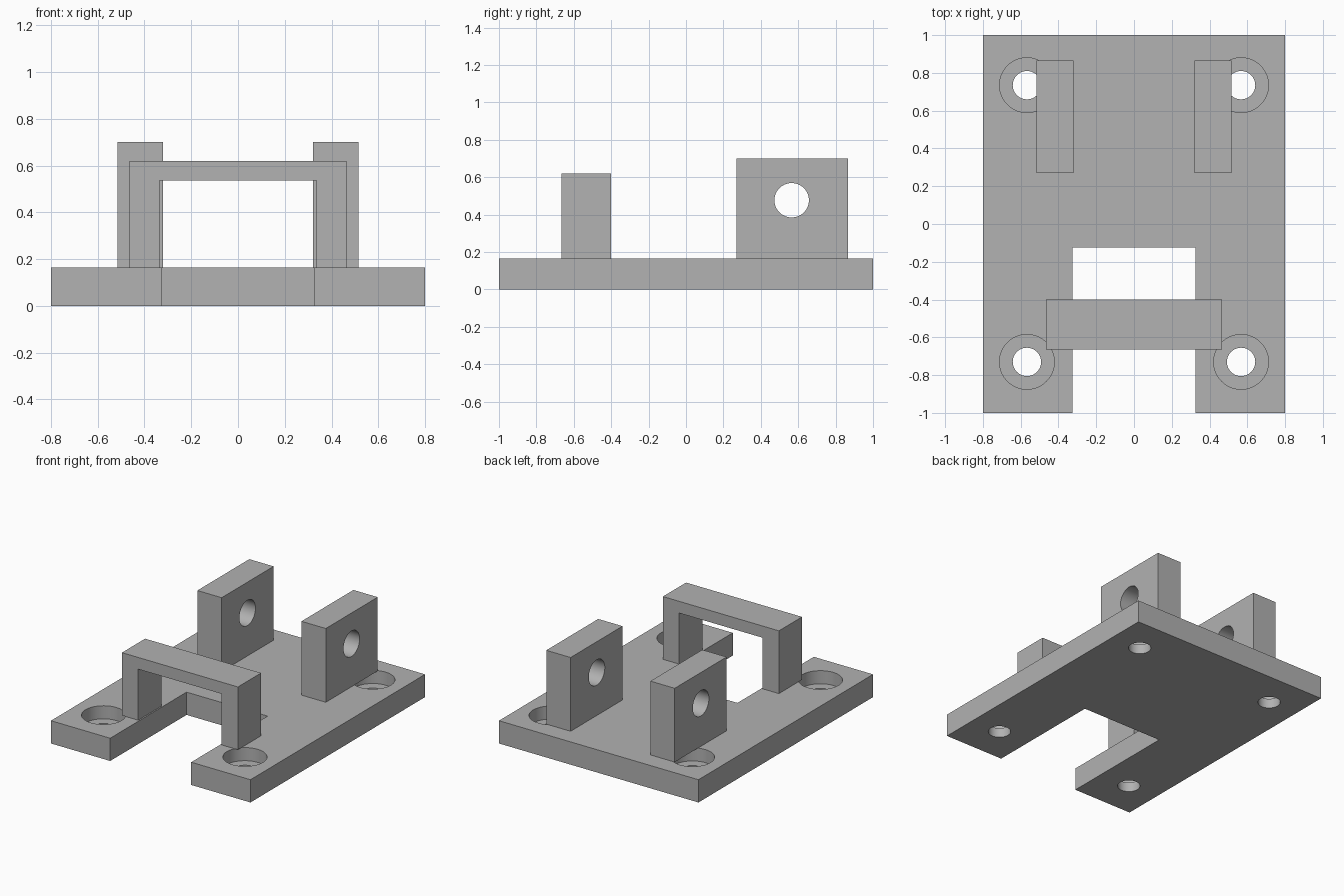
import bpy
import bmesh
from math import pi, radians
from mathutils import Matrix, Vector

cube = bpy.data.objects.get("Cube")
if cube:
    bpy.data.objects.remove(cube, do_unlink=True)

grey = bpy.data.materials.new("plain grey")
grey.use_nodes = True
colour = (0.445, 0.445, 0.445, 1)
grey.diffuse_color = colour
grey.node_tree.nodes["Principled BSDF"].inputs["Base Color"].default_value = colour

PLATE_TOP = 0.165


def finish(name, bm):
    """Turn a bmesh into a named grey object."""
    bmesh.ops.recalc_face_normals(bm, faces=bm.faces)
    mesh = bpy.data.meshes.new(name)
    bm.to_mesh(mesh)
    bm.free()
    mesh.materials.append(grey)
    obj = bpy.data.objects.new(name, mesh)
    bpy.context.collection.objects.link(obj)
    return obj


def extrude_profile(name, points, direction):
    """Extrude a closed outline of 3D points along a direction."""
    bm = bmesh.new()
    face = bm.faces.new([bm.verts.new(p) for p in points])
    result = bmesh.ops.extrude_face_region(bm, geom=[face])
    verts = [g for g in result["geom"] if isinstance(g, bmesh.types.BMVert)]
    bmesh.ops.translate(bm, verts=verts, vec=Vector(direction))
    return finish(name, bm)


def drill(obj, centre, radius, depth, axis="Z"):
    """Cut a round hole, centred on a point, out of an object."""
    bm = bmesh.new()
    turn = Matrix.Rotation(pi / 2, 4, "Y") if axis == "X" else Matrix()
    bmesh.ops.create_cone(bm, cap_ends=True, segments=64, radius1=radius,
                          radius2=radius, depth=depth,
                          matrix=Matrix.Translation(centre) @ turn)
    cutter = finish("hole_cutter", bm)
    cutter.hide_render = True
    mod = obj.modifiers.new("hole", "BOOLEAN")
    mod.operation = "DIFFERENCE"
    mod.solver = "EXACT"
    mod.object = cutter
    bpy.context.view_layer.objects.active = obj
    bpy.ops.object.modifier_apply(modifier=mod.name)
    bpy.data.objects.remove(cutter, do_unlink=True)


def smooth(obj):
    bpy.ops.object.select_all(action="DESELECT")
    obj.select_set(True)
    bpy.context.view_layer.objects.active = obj
    bpy.ops.object.shade_smooth_by_angle(angle=radians(30))


# Base plate with an open slot at the front
W, SLOT = 0.8, 0.325
outline = [(-W, -1), (-SLOT, -1), (-SLOT, -0.125), (SLOT, -0.125),
           (SLOT, -1), (W, -1), (W, 1), (-W, 1)]
plate = extrude_profile("base_plate", [(x, y, 0) for x, y in outline],
                        (0, 0, PLATE_TOP))

# Counterbored screw holes in the four corners
FLOOR = 0.07
for x in (-0.567, 0.567):
    for y in (-0.73, 0.735):
        drill(plate, (x, y, FLOOR + 0.1), 0.145, 0.2)
        drill(plate, (x, y, 0.1), 0.075, 0.4)
smooth(plate)

# Bridge straddling the slot
OUT, IN = 0.465, 0.335
arch = [(-OUT, PLATE_TOP), (-IN, PLATE_TOP), (-IN, 0.535), (IN, 0.535),
        (IN, PLATE_TOP), (OUT, PLATE_TOP), (OUT, 0.62), (-OUT, 0.62)]
extrude_profile("bridge", [(x, -0.665, z) for x, z in arch], (0, 0.265, 0))

# Pair of upright lugs with pivot holes
for side, x in (("right", -0.515), ("left", 0.32)):
    corners = [(0.27, PLATE_TOP), (0.865, PLATE_TOP), (0.865, 0.7), (0.27, 0.7)]
    lug = extrude_profile(side + "_pivot_lug", [(x, y, z) for y, z in corners],
                          (0.195, 0, 0))
    drill(lug, (x + 0.0975, 0.565, 0.477), 0.092, 0.4, "X")
    smooth(lug)
